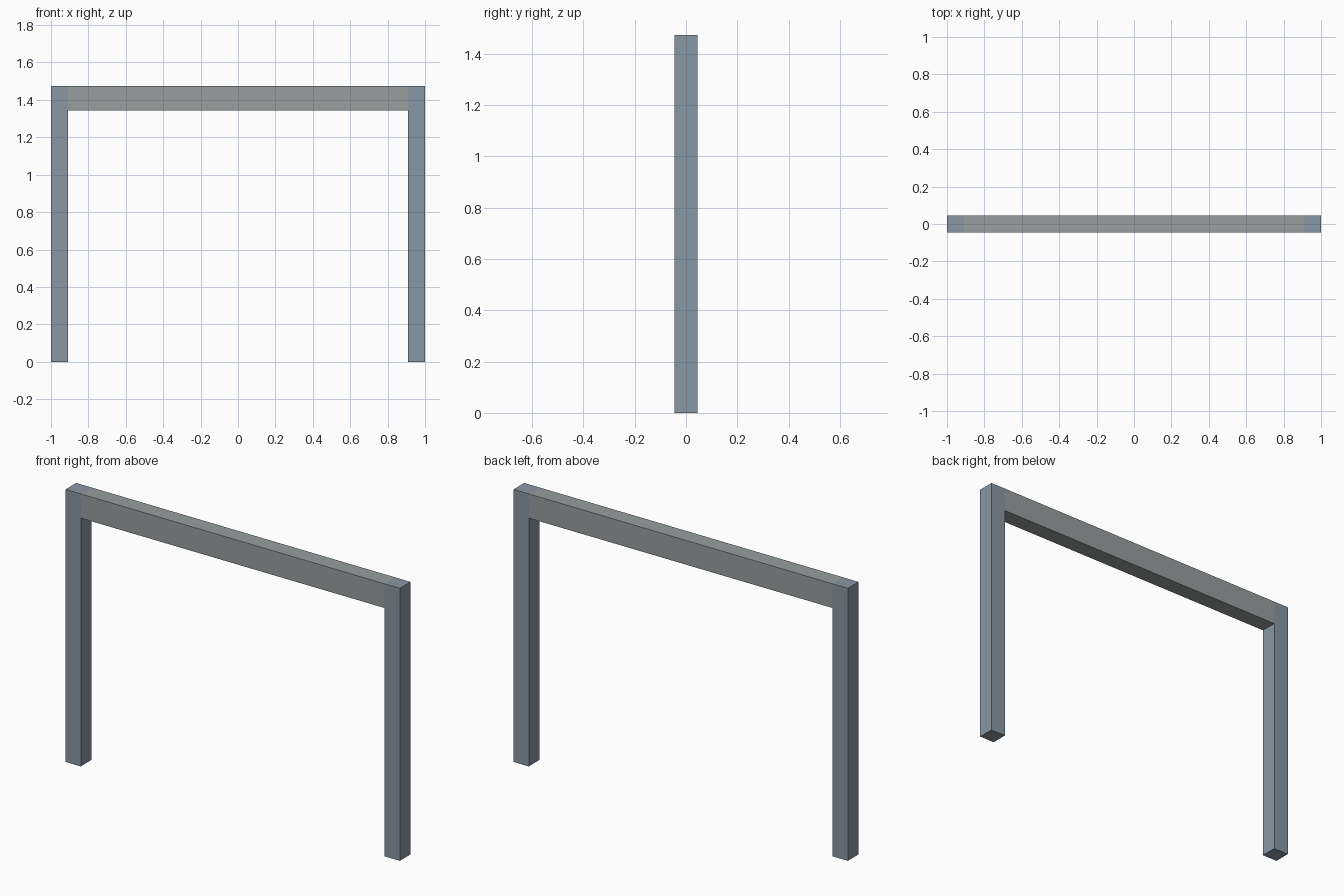
import bpy

if "Cube" in bpy.data.objects:
    bpy.data.objects.remove(bpy.data.objects["Cube"])

WIDTH, HEIGHT = 2.0, 1.474      # overall frame size
POST = 0.091                    # square post section
BEAM_H = 0.131                  # beam depth


def material(name, color):
    mat = bpy.data.materials.new(name)
    mat.diffuse_color = color
    mat.use_nodes = True
    mat.node_tree.nodes["Principled BSDF"].inputs["Base Color"].default_value = mat.diffuse_color
    return mat


def box(name, size, center, mat):
    bpy.ops.mesh.primitive_cube_add(size=1, location=center)
    ob = bpy.context.object
    ob.name = name
    ob.scale = size
    bpy.ops.object.transform_apply(location=False, rotation=False, scale=True)
    ob.data.materials.append(mat)
    return ob


post_mat = material("blue_grey", (0.25, 0.31, 0.37, 1))
beam_mat = material("warm_grey", (0.31, 0.34, 0.34, 1))

# Two full-height posts
for side, name in ((-1, "left_post"), (1, "right_post")):
    box(name, (POST, POST, HEIGHT),
        (side * (WIDTH - POST) / 2, 0, HEIGHT / 2), post_mat)

# Beam fitted between the posts, flush with their tops
box("top_beam", (WIDTH - 2 * POST, POST, BEAM_H),
    (0, 0, HEIGHT - BEAM_H / 2), beam_mat)
